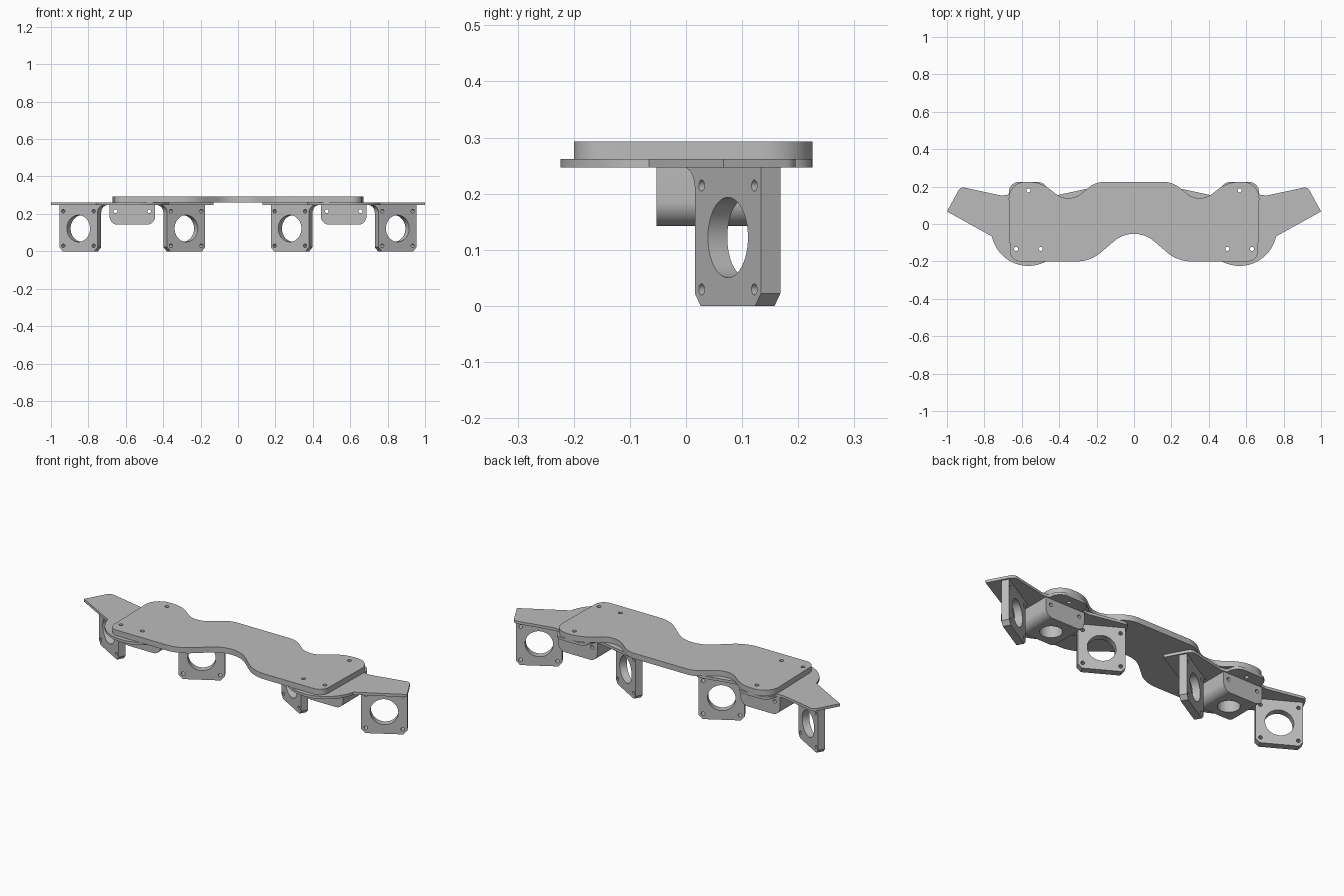
import bpy, bmesh
from math import sin, cos, tan, radians, pi
from mathutils import Matrix, Vector

cube = bpy.data.objects.get("Cube")
if cube:
    bpy.data.objects.remove(cube)

grey = bpy.data.materials.new("plain grey")
grey.use_nodes = True
grey.diffuse_color = (0.5, 0.5, 0.5, 1)
grey.node_tree.nodes["Principled BSDF"].inputs["Base Color"].default_value = (0.5, 0.5, 0.5, 1)


def arc(cx, cy, r, a, b, n=24):
    """Points along a circular arc, angles in degrees."""
    return [(cx + r * cos(radians(a + (b - a) * i / n)),
             cy + r * sin(radians(a + (b - a) * i / n))) for i in range(n + 1)]


def circle(cx, cy, r, n=32):
    return arc(cx, cy, r, 0, 360, n)[:-1]


def rounded(corners, n=10):
    """Closed polygon from (x, y, radius) corners, each replaced by a tangent arc."""
    out = []
    for i, (x, y, r) in enumerate(corners):
        p = Vector((x, y))
        if r == 0:
            out.append((x, y))
            continue
        d1 = (Vector(corners[i - 1][:2]) - p).normalized()
        d2 = (Vector(corners[(i + 1) % len(corners)][:2]) - p).normalized()
        half = d1.angle(d2) / 2
        centre = p + (d1 + d2).normalized() * (r / sin(half))
        start = p + d1 * (r / tan(half)) - centre
        end = p + d2 * (r / tan(half)) - centre
        sweep = start.angle(end)
        for k in range(n + 1):
            t = k / n
            q = centre + (start * sin((1 - t) * sweep) + end * sin(t * sweep)) / sin(sweep)
            out.append((q.x, q.y))
    return out


def mirrored(half):
    """Full symmetric corner list from the right half, skipping points on the axis."""
    return half + [(-x, y, r) for x, y, r in reversed(half) if x > 0]


def finish(name, mesh):
    """Weld, fix normals and add the object with sharp-edged smooth shading."""
    bm = bmesh.new()
    bm.from_mesh(mesh)
    bmesh.ops.remove_doubles(bm, verts=bm.verts, dist=1e-5)
    bmesh.ops.recalc_face_normals(bm, faces=bm.faces)
    bm.to_mesh(mesh)
    bm.free()
    mesh.materials.clear()
    mesh.materials.append(grey)
    obj = bpy.data.objects.new(name, mesh)
    bpy.context.collection.objects.link(obj)
    bpy.ops.object.select_all(action='DESELECT')
    obj.select_set(True)
    bpy.context.view_layer.objects.active = obj
    bpy.ops.object.shade_smooth_by_angle(angle=radians(30))
    return obj


def evaluated_mesh(obj):
    dg = bpy.context.evaluated_depsgraph_get()
    return bpy.data.meshes.new_from_object(obj.evaluated_get(dg))


def plate(name, loops, thickness, matrix):
    """Flat plate: first loop is the outline, the others are holes."""
    curve = bpy.data.curves.new(name, 'CURVE')
    curve.dimensions = '2D'
    curve.fill_mode = 'BOTH'
    curve.extrude = thickness / 2
    for loop in loops:
        spline = curve.splines.new('POLY')
        spline.points.add(len(loop) - 1)
        for point, (x, y) in zip(spline.points, loop):
            point.co = (x, y, 0, 1)
        spline.use_cyclic_u = True
    temp = bpy.data.objects.new(name + " outline", curve)
    bpy.context.collection.objects.link(temp)
    mesh = evaluated_mesh(temp)
    bpy.data.objects.remove(temp)
    mesh.transform(matrix)
    return finish(name, mesh)


SPAN = 0.565                      # bracket centre
BASE, MID, TOP = 0.247, 0.262, 0.293
screws = [(0, 0.18), (-0.066, -0.133), (0.066, -0.133)]

# Wavy top plate
outline = rounded(mirrored([
    (0, 0, 0.164), (0.232, -0.2, 0.2), (0.662, -0.2, 0.055), (0.672, 0.225, 0.088),
    (0.5, 0.225, 0.18), (0.35, 0.108, 0.11), (0.205, 0.225, 0.13)]))
holes = [circle(s * SPAN + x, y, 0.011) for s in (-1, 1) for x, y in screws]
plate("top_plate", [outline] + holes, TOP - MID, Matrix.Translation((0, 0, (MID + TOP) / 2)))

# Bracket flange outline: round nose in front, angled wings, lobe behind
wing = [(0.435, 0.067, 0), (0.363, 0.199, 0.03), (0.143, 0.152, 0.04),
        (0.105, 0.157, 0.01), (0.1, 0.225, 0.055)]
nose = [(x, y, 0) for x, y in arc(0, -0.025, 0.199, -168, -12, 40)]
flange = rounded(nose + wing + [(-x, y, r) for x, y, r in reversed(wing)])

# Motor plate profile: chamfered feet and a fillet up to the flange
face = ([(0.1175, BASE), (0.1175, 0.022), (0.097, 0), (-0.097, 0), (-0.1175, 0.022)]
        + arc(-0.1575, 0.207, 0.04, 0, 90, 10))
bores = [circle(0, 0.122, 0.0715, 48)]
bores += [circle(u, 0.122 + v, 0.01, 20) for u in (-0.094, 0.094) for v in (-0.0925, 0.0925)]
c, s = cos(pi / 6), sin(pi / 6)
turn = Matrix(((c, 0, s, 0.278), (s, 0, -c, 0.092), (0, 1, 0, 0), (0, 0, 0, 1)))

# Centre block profile: rounded lower corners and two cross holes
block = rounded([(-0.122, BASE, 0), (-0.122, 0.142, 0.045), (0.122, 0.142, 0.045), (0.122, BASE, 0)])
cross = [circle(x, 0.214, 0.01, 20) for x in (-0.09, 0.09)]
stand = Matrix.Translation((0, 0.049, 0)) @ Matrix.Rotation(pi / 2, 4, 'X')

for side, sx in (("right", -1), ("left", 1)):
    move = Matrix.Translation((sx * SPAN, 0, 0))
    loops = [flange] + [circle(x, y, 0.011) for x, y in screws] + [circle(0, 0.045, 0.056)]
    plate(side + "_flange", loops, MID - BASE, move @ Matrix.Translation((0, 0, (BASE + MID) / 2)))

    for place, flip in (("outer", sx), ("inner", -sx)):
        plate(f"{side}_{place}_motor_plate", [face] + bores, 0.04,
              move @ Matrix.Diagonal((flip, 1, 1, 1)) @ turn)

    # Centre block with a vertical bore cut from below
    solid = plate(side + "_centre_block", [block] + cross, 0.204, move @ stand)
    cutter = plate("bore_cutter", [circle(0, 0.045, 0.056)], 0.3,
                   move @ Matrix.Translation((0, 0, 0.2)))
    cutter.hide_render = True
    cut = solid.modifiers.new("bore", 'BOOLEAN')
    cut.operation = 'DIFFERENCE'
    cut.solver = 'EXACT'
    cut.object = cutter
    mesh = evaluated_mesh(solid)
    bpy.data.objects.remove(solid)
    bpy.data.objects.remove(cutter)
    finish(side + "_centre_block", mesh)
